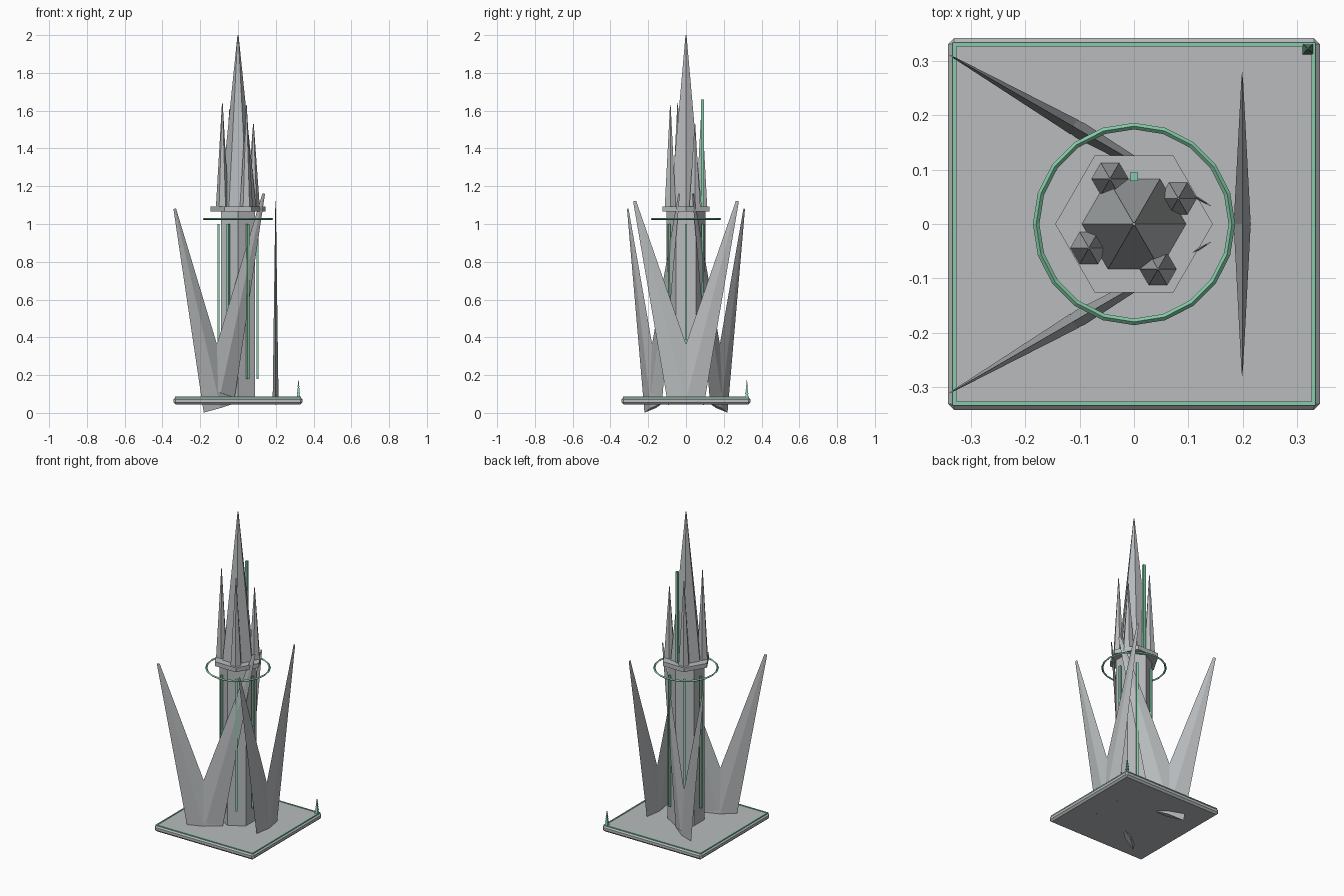
import bpy, bmesh, math
from math import radians, sin, cos, pi
from mathutils import Matrix, Vector

cube = bpy.data.objects.get("Cube")
if cube:
    bpy.data.objects.remove(cube, do_unlink=True)


def material(name, color):
    m = bpy.data.materials.new(name)
    m.use_nodes = True
    m.diffuse_color = (*color, 1)
    m.node_tree.nodes["Principled BSDF"].inputs["Base Color"].default_value = (*color, 1)
    return m


STONE = material("pale grey stone", (0.48, 0.5, 0.51))
GREEN = material("mint green", (0.24, 0.6, 0.4))


def finish(name, bm, mat):
    bmesh.ops.recalc_face_normals(bm, faces=bm.faces)
    mesh = bpy.data.meshes.new(name)
    bm.to_mesh(mesh)
    bm.free()
    mesh.materials.append(mat)
    obj = bpy.data.objects.new(name, mesh)
    bpy.context.collection.objects.link(obj)
    return obj


def add_cone(bm, sides, r1, r2, z0, z1, x=0, y=0, turn=0):
    """Upright cone or prism between two heights; turn is the first corner's angle."""
    place = Matrix.Translation((x, y, (z0 + z1) / 2)) @ Matrix.Rotation(radians(turn), 4, "Z")
    bmesh.ops.create_cone(bm, cap_ends=True, segments=sides, radius1=r1, radius2=r2,
                          depth=z1 - z0, matrix=place)


def cone(name, mat, *args, **kw):
    bm = bmesh.new()
    add_cone(bm, *args, **kw)
    return finish(name, bm, mat)


def box(name, mat, size, center, turn=0):
    bm = bmesh.new()
    bmesh.ops.create_cube(bm, size=1, matrix=Matrix.Translation(center)
                          @ Matrix.Rotation(turn, 4, "Z") @ Matrix.Diagonal((*size, 1)))
    return finish(name, bm, mat)


# Base plate with chamfered rim
PLATE_TOP = 0.083
plate = box("base_plate", STONE, (0.684, 0.684, 0.038), (0, 0, 0.064))
chamfer = plate.modifiers.new("chamfer", "BEVEL")
chamfer.width = 0.011
chamfer.segments = 1

# Inlaid border on the plate
for i in range(4):
    a = i * pi / 2
    box(f"plate_border_{i + 1}", GREEN, (0.008, 0.668, 0.006),
        (0.33 * cos(a), 0.33 * sin(a), PLATE_TOP), a)

# Hexagonal tower, corner strips and collar
cone("tower", STONE, 6, 0.104, 0.104, 0.07, 1.07)
for i in range(6):
    a = i * pi / 3
    box(f"corner_strip_{i + 1}", GREEN, (0.012, 0.012, 0.82),
        (0.103 * cos(a), 0.103 * sin(a), 0.59), a)
cone("collar", STONE, 6, 0.145, 0.145, 1.066, 1.093, turn=30)

# Main spire, side spires and mast
cone("main_spire", STONE, 6, 0.096, 0.003, 1.09, 2.0, turn=30)
for i, (angle, top) in enumerate([(30, 1.53), (118, 1.61), (208, 1.64), (298, 1.63)]):
    a = radians(angle)
    cone(f"side_spire_{i + 1}", STONE, 6, 0.034, 0.002, 1.09, top,
         x=0.094 * cos(a), y=0.094 * sin(a), turn=30)
box("mast", GREEN, (0.015, 0.015, 0.58), (0, 0.087, 1.37))

# Floating ring with a diamond cross-section
bm = bmesh.new()
loops = []
for i in range(20):
    a = i * pi / 10
    loops.append([bm.verts.new(((0.18 + 0.006 * cos(k * pi / 2)) * cos(a),
                                (0.18 + 0.006 * cos(k * pi / 2)) * sin(a),
                                1.027 + 0.006 * sin(k * pi / 2))) for k in range(4)])
for i in range(20):
    p, q = loops[i], loops[(i + 1) % 20]
    for k in range(4):
        bm.faces.new((p[k], q[k], q[(k + 1) % 4], p[(k + 1) % 4]))
finish("floating_ring", bm, GREEN)


# Leaning flat blades, paired into a V
def blade(name, foot, tip):
    axis = Vector(tip) - Vector(foot)
    flat = Vector((axis.x, axis.y, 0)).normalized()
    up = axis.normalized()
    normal = up.cross(flat).normalized()
    width = normal.cross(up)
    bm = bmesh.new()
    bmesh.ops.create_cone(bm, cap_ends=True, segments=4, radius1=0.098, radius2=0.008,
                          depth=axis.length)
    for v in bm.verts:
        v.co = (Vector(foot) + axis / 2 + width * v.co.x
                + normal * v.co.y * 0.16 + up * v.co.z)
    return finish(name, bm, STONE)


for i, angle in enumerate((0, 120, 240)):
    a = radians(angle)
    x, y = 0.199 * cos(a), 0.199 * sin(a)
    run = Vector((sin(a), cos(a), 0))
    for side in (-1, 1):
        # Blades reaching outward sit lower than those reaching inward
        drop = -0.04 if run.x * side < -0.1 else 0.04 if run.x * side > 0.1 else 0
        foot = Vector((x, y, 0.066 + drop))
        tip = foot + run * side * 0.272 + Vector((0, 0, 1.055))
        blade(f"blade_{i + 1}_{'a' if side < 0 else 'b'}", foot, tip)

# Small tiered tree in the plate corner
bm = bmesh.new()
for k in range(5):
    z = PLATE_TOP + k * 0.018
    add_cone(bm, 4, 0.0145 - 0.0023 * k, 0.0065 - 0.0015 * k, z, z + 0.019,
             x=0.32, y=0.322, turn=45)
finish("corner_tree", bm, GREEN)
